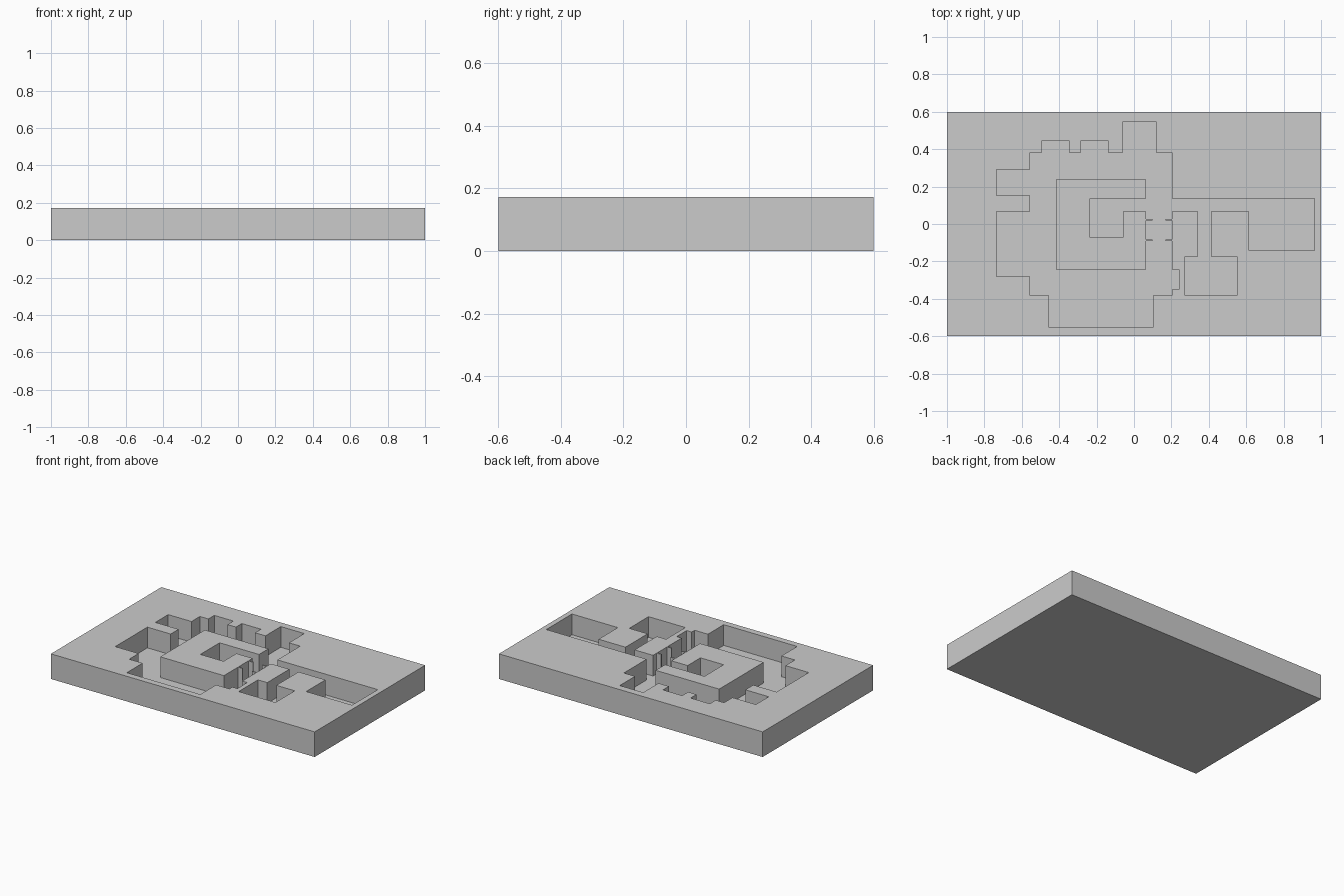
import bpy, bmesh, math

if "Cube" in bpy.data.objects:
    bpy.data.objects.remove(bpy.data.objects["Cube"])

H, FLOOR = 0.172, 0.03      # slab height, pit floor height
LAP = 0.02                  # overlap so neighbouring rooms merge


def box(name, x0, x1, y0, y1, z0, z1):
    mesh = bpy.data.meshes.new(name)
    bm = bmesh.new()
    bmesh.ops.create_cube(bm, size=1)
    for v in bm.verts:
        v.co = (x1 if v.co.x > 0 else x0,
                y1 if v.co.y > 0 else y0,
                z1 if v.co.z > 0 else z0)
    bm.to_mesh(mesh)
    bm.free()
    ob = bpy.data.objects.new(name, mesh)
    bpy.context.collection.objects.link(ob)
    return ob


def combine(target, tool, operation):
    mod = target.modifiers.new("bool", 'BOOLEAN')
    mod.operation, mod.object, mod.solver = operation, tool, 'EXACT'
    bpy.context.view_layer.objects.active = target
    bpy.ops.object.modifier_apply(modifier=mod.name)
    bpy.data.objects.remove(tool)


def carve(target, rects):
    for r in rects:
        combine(target, box("room_cutter", *r, FLOOR, H + 0.1), 'DIFFERENCE')


def raise_walls(target, rects):
    for r in rects:
        combine(target, box("wall_block", *r, FLOOR / 2, H), 'UNION')


slab = box("floor_plan_slab", -1, 1, -0.598, 0.598, 0, H)

# Main hall and the alcoves around it
W, E, S, N = -0.557, 0.203, -0.383, 0.383
carve(slab, [
    (W, E, S, N),
    (-0.06, 0.118, N - LAP, 0.549),
    (-0.493, -0.348, N - LAP, 0.447),
    (-0.284, -0.139, N - LAP, 0.447),
    (-0.734, W + LAP, 0.153, 0.292),
    (-0.734, W + LAP, -0.281, 0.067),
    (-0.455, 0.102, -0.554, S + LAP),
    (E - LAP, 0.241, -0.351, -0.244),
])

# East passage, east room, side passage and south-east room
carve(slab, [
    (E - LAP, 0.65, 0.067, 0.136),
    (0.616, 0.964, -0.142, 0.136),
    (0.343, 0.412, -0.2, 0.067 + LAP),
    (0.273, 0.552, -0.383, -0.174),
])

# Central block with its hollow chamber and doorway
raise_walls(slab, [(-0.418, 0.064, -0.244, 0.238)])
carve(slab, [
    (-0.235, -0.059, -0.072, 0.136),
    (-0.059 - LAP, 0.064 + LAP, 0.067, 0.136),
])

# Thin door jambs in the corridor beside the block
for y in (0.024, -0.088):
    raise_walls(slab, [
        (0.05, 0.098, y - 0.004, y + 0.004),
        (0.169, 0.215, y - 0.004, y + 0.004),
    ])

# Merge leftover flat seams
bm = bmesh.new()
bm.from_mesh(slab.data)
bmesh.ops.remove_doubles(bm, verts=bm.verts, dist=1e-5)
bmesh.ops.dissolve_limit(bm, angle_limit=math.radians(1),
                         verts=bm.verts, edges=bm.edges)
bm.to_mesh(slab.data)
bm.free()
